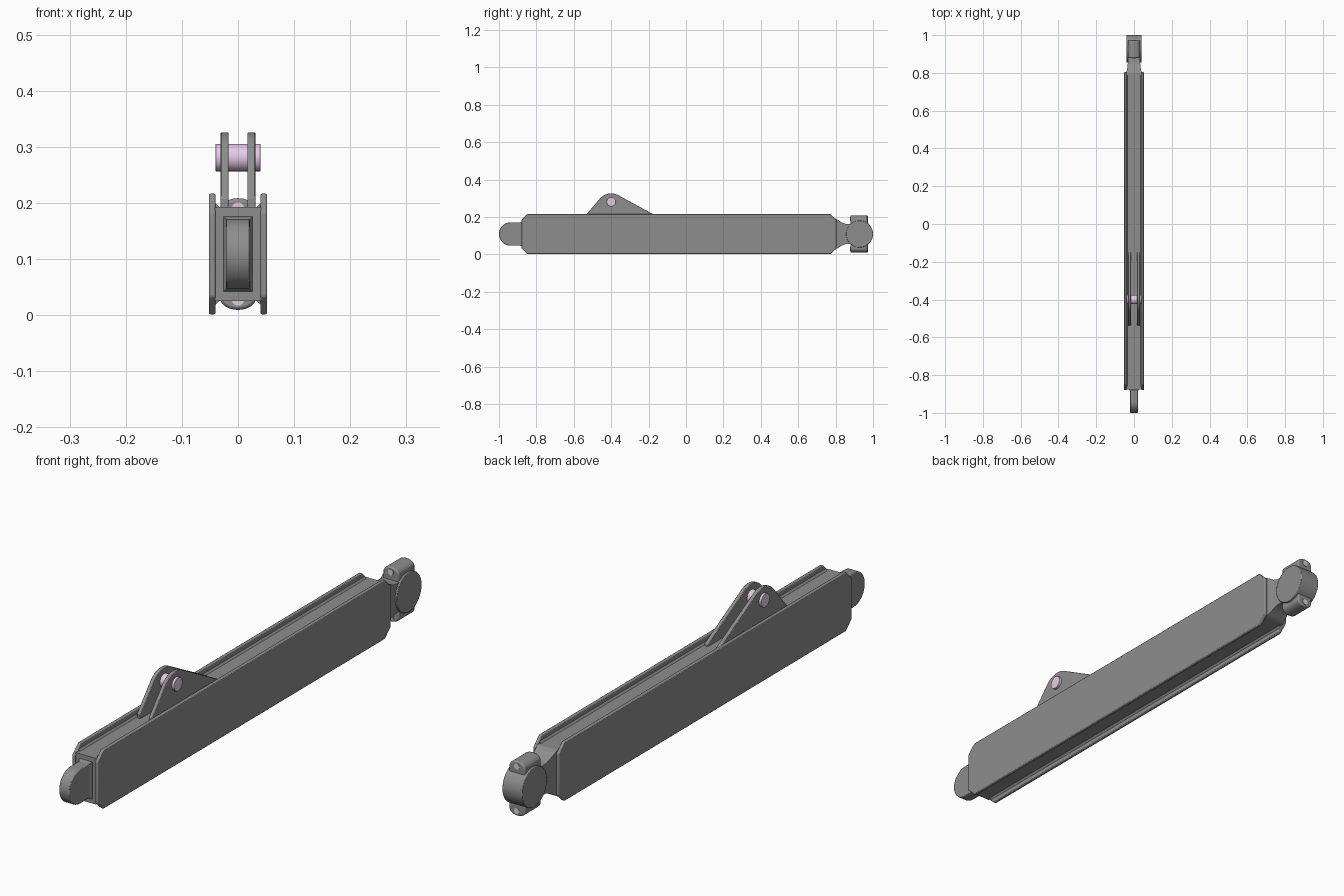
import bpy, bmesh
from math import sin, cos, pi, radians

if "Cube" in bpy.data.objects:
    bpy.data.objects.remove(bpy.data.objects["Cube"])

ZC = 0.109  # mid height of the beam


def material(name, rgb):
    m = bpy.data.materials.new(name)
    m.diffuse_color = (*rgb, 1)
    m.use_nodes = True
    m.node_tree.nodes["Principled BSDF"].inputs["Base Color"].default_value = m.diffuse_color
    return m


steel = material("dark_steel", (0.27, 0.27, 0.27))
pink = material("pin_pink", (0.80, 0.60, 0.80))


def finish(name, bm, bevel=0.0, mirror=(False, False), mat=steel):
    bmesh.ops.recalc_face_normals(bm, faces=bm.faces)
    me = bpy.data.meshes.new(name)
    bm.to_mesh(me)
    bm.free()
    ob = bpy.data.objects.new(name, me)
    bpy.context.collection.objects.link(ob)
    me.materials.append(mat)
    if bevel:
        b = ob.modifiers.new("bevel", 'BEVEL')
        b.width, b.segments, b.limit_method = bevel, 2, 'ANGLE'
        b.angle_limit = radians(35)
    if any(mirror):
        m = ob.modifiers.new("mirror", 'MIRROR')
        m.use_axis = (mirror[0], False, mirror[1])
        m.use_mirror_merge = False
        m.mirror_object = centre
    bpy.ops.object.select_all(action='DESELECT')
    bpy.context.view_layer.objects.active = ob
    ob.select_set(True)
    bpy.ops.object.shade_smooth_by_angle(angle=radians(35))
    return ob


def loft(name, rings, **kw):
    bm = bmesh.new()
    loops = [[bm.verts.new(p) for p in r] for r in rings]
    n = len(loops[0])
    for a, b in zip(loops, loops[1:]):
        for i in range(n):
            bm.faces.new((a[i], a[(i + 1) % n], b[(i + 1) % n], b[i]))
    bm.faces.new(loops[0])
    bm.faces.new(loops[-1])
    return finish(name, bm, **kw)


def prism_x(name, yz, x0, x1, **kw):
    return loft(name, [[(x, y, z) for y, z in yz] for x in (x0, x1)], **kw)


def prism_y(name, xz, y0, y1, **kw):
    return loft(name, [[(x, y, z) for x, z in xz] for y in (y0, y1)], **kw)


def box_loft(name, sections, **kw):
    # sections: (y, half width, half height) around the beam axis
    return loft(name, [[(-w, y, ZC - k), (w, y, ZC - k), (w, y, ZC + k), (-w, y, ZC + k)]
                       for y, w, k in sections], **kw)


def arc(cx, cy, rx, a0, a1, n, ry=None):
    ts = [radians(a0 + (a1 - a0) * i / n) for i in range(n + 1)]
    return [(cx + rx * cos(t), cy + (ry or rx) * sin(t)) for t in ts]


def circle(cx, cy, r, n):
    return arc(cx, cy, r, 0, 360, n)[:-1]


# mirror centre at mid height
centre = bpy.data.objects.new("mirror_centre", None)
centre.location = (0, 0, ZC)
centre.hide_render = True
bpy.context.collection.objects.link(centre)

# side plates with chamfered corners
y0, y1, h, c = -0.88, 0.805, 0.2165, 0.033
prism_x("side_plate", [(y0, c), (y0 + c, 0.0015), (y1 - c, 0.0015), (y1, c), (y1, h - c),
                       (y1 - c, h), (y0 + c, h), (y0, h - c)],
        0.040, 0.052, bevel=0.003, mirror=(True, False))

# core beam and the welded collar round the tongue
box_loft("core_beam", [(-0.875, 0.041, 0.084), (0.797, 0.041, 0.084)])
box_loft("tongue_collar", [(-0.87, 0.026, 0.067), (-0.877, 0.026, 0.067),
                           (-0.885, 0.021, 0.062)])

# weld fillets between core and plates
prism_y("weld_fillet", [(0.033, 0.192), (0.041, 0.192), (0.041, 0.201), (0.037, 0.196)],
        -0.86, 0.785, mirror=(True, True))

# rounded tongue at the front
tr = 0.0625
prism_x("front_tongue", [(-0.82, ZC - tr)] + arc(-1 + tr, ZC, tr, 270, 90, 24)
        + [(-0.82, ZC + tr)], -0.021, 0.021, bevel=0.003)

# neck narrowing towards the rear head
box_loft("rear_neck", [(0.77, 0.041, 0.084), (0.797, 0.041, 0.084), (0.815, 0.037, 0.073),
                       (0.832, 0.034, 0.062), (0.85, 0.033, 0.055), (0.872, 0.033, 0.053),
                       (0.90, 0.034, 0.055)])

# round head at the rear
hy, hr = 0.928, 0.072
prism_x("rear_head", circle(hy, ZC, hr, 48), -0.04, 0.04, bevel=0.002)

# clamp lugs above and below the head, with bolts
lug = [(0.032, 0.150)] + arc(0, 0.187, 0.032, 0, 180, 20, 0.0215) + [(-0.032, 0.150)]
prism_y("clamp_lug", lug, 0.879, 0.972, bevel=0.005, mirror=(False, True))
prism_y("clamp_bolt", circle(0, 0.190, 0.011, 20), 0.877, 0.974,
        mirror=(False, True), mat=pink)

# bracket cheeks with a rounded peak
cheek = [(-0.15, 0.190), (-0.15, 0.201)] + arc(-0.40, 0.246, 0.08, 61.4, 139.6, 14) \
    + [(-0.53, 0.217), (-0.537, 0.209), (-0.537, 0.190)]
prism_x("bracket_cheek", cheek, 0.017, 0.031, bevel=0.002, mirror=(True, False))

# cross pin through the bracket
prism_x("bracket_pin", circle(-0.40, 0.281, 0.0245, 32), -0.04, 0.04,
        bevel=0.001, mat=pink)
